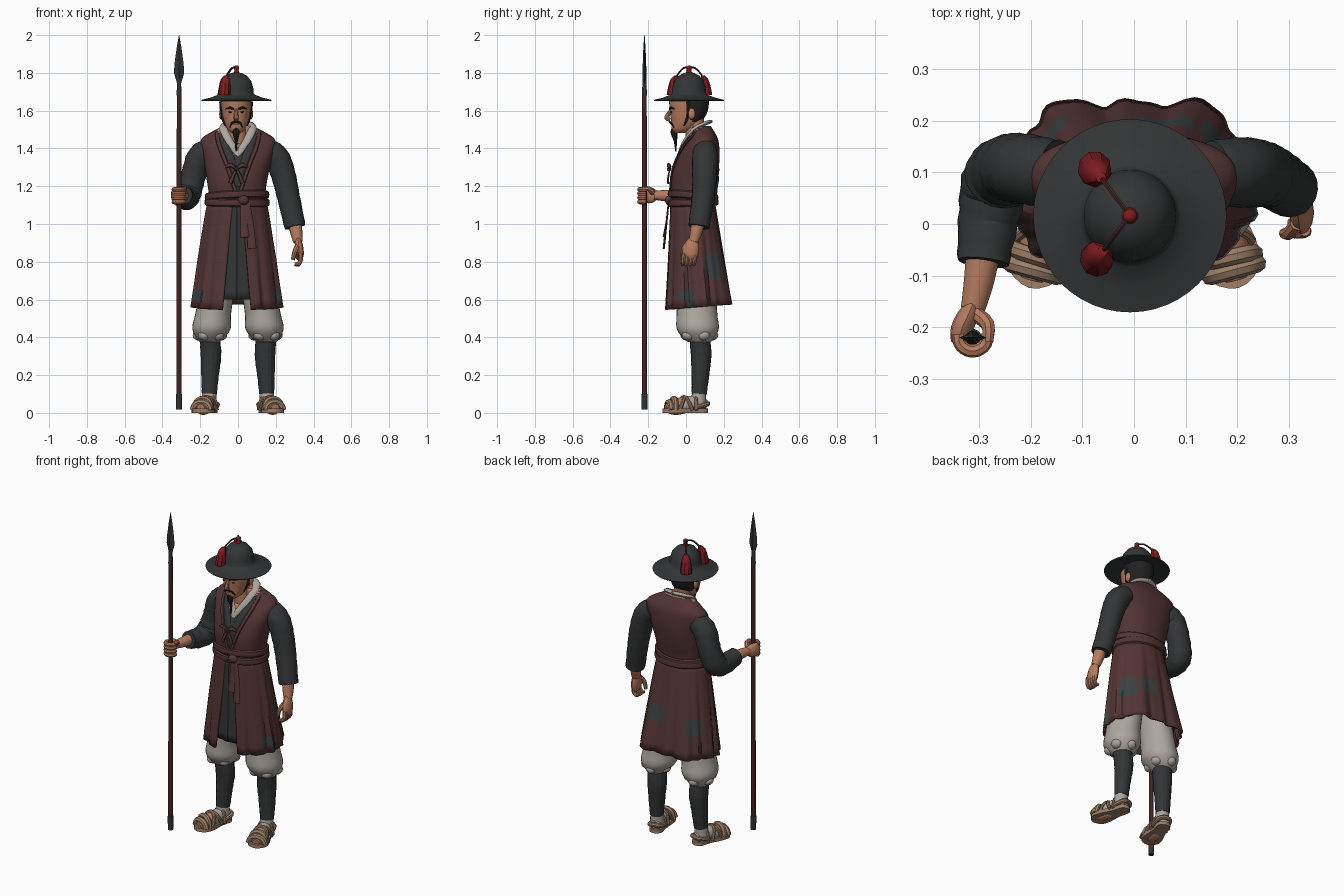
import bpy, bmesh, math
from mathutils import Vector, Matrix
from math import sin, cos, pi, exp

def material(name, r, g, b):
    m = bpy.data.materials.new(name)
    m.diffuse_color = (r, g, b, 1)
    return m

MAROON = material("maroon cloth", .088, .035, .036)
DARK = material("charcoal cloth", .034, .036, .037)
PALE = material("pale linen", .42, .385, .35)
SKIN = material("skin", .47, .2, .115)
STRAW = material("straw", .34, .215, .14)
RED = material("red tassel", .21, .012, .013)
HAIR = material("black hair", .016, .015, .016)
PATCH = material("grey patch", .042, .054, .056)
WOOD = material("dark red wood", .052, .018, .018)
IRON = material("dark iron", .03, .032, .033)

def make(name, verts, faces, mats, rule=None, solid=0, angle=38):
    """Mesh from verts and faces; rule(face centre) picks the material."""
    me = bpy.data.meshes.new(name)
    me.from_pydata([tuple(v) for v in verts], [], faces)
    bm = bmesh.new(); bm.from_mesh(me)
    bmesh.ops.recalc_face_normals(bm, faces=bm.faces)
    bm.to_mesh(me); bm.free()
    for m in (mats if isinstance(mats, (list, tuple)) else [mats]):
        me.materials.append(m)
    for p in me.polygons:
        p.use_smooth = True
        if rule:
            p.material_index = rule(p.center)
    me.set_sharp_from_angle(angle=math.radians(angle))
    ob = bpy.data.objects.new(name, me)
    bpy.context.collection.objects.link(ob)
    if solid:
        md = ob.modifiers.new("thickness", 'SOLIDIFY')
        md.thickness, md.offset = solid, 0
    return ob

def skin_rings(name, rings, mats, closed=True, cap=True, **kw):
    n = len(rings[0])
    faces = [(i*n+j, i*n+(j+1) % n, (i+1)*n+(j+1) % n, (i+1)*n+j)
             for i in range(len(rings)-1) for j in range(n if closed else n-1)]
    if cap and closed:
        faces += [tuple(range(n)), tuple(range((len(rings)-1)*n, len(rings)*n))]
    return make(name, [v for r in rings for v in r], faces, mats, **kw)

def dense(pts, k):
    """Catmull-Rom interpolation of tuples."""
    out, m = [], len(pts)
    for i in range(m-1):
        q = [pts[max(i-1, 0)], pts[i], pts[i+1], pts[min(i+2, m-1)]]
        for s in range(k):
            t = s/k
            out.append(tuple(.5*(2*b+(c-a)*t+(2*a-5*b+4*c-d)*t*t+(3*b-a-3*c+d)*t**3) for a, b, c, d in zip(*q)))
    return out+[tuple(pts[-1])]

def oval(cx, cy, z, rx, ry, n, p=2.0):
    e = lambda v: math.copysign(abs(v)**(2/p), v)
    return [Vector((cx+rx*e(sin(2*pi*j/n)), cy-ry*e(cos(2*pi*j/n)), z)) for j in range(n)]

def loft(name, prof, mats, n=24, k=3, p=2.0, **kw):
    return skin_rings(name, [oval(*q, n, p) for q in dense(prof, k)], mats, **kw)

def tube(name, pts, mats, n=10, k=3, flat=1.0, ref=(0, 0, 1), folds=0, **kw):
    """Tube through (x, y, z, radius); flat squashes it across ref."""
    q = dense(pts, k)
    P = [Vector(a[:3]) for a in q]
    u, rings = Vector(ref), []
    for i, c in enumerate(P):
        t = (P[min(i+1, len(P)-1)]-P[max(i-1, 0)]).normalized()
        u = u-t*u.dot(t)
        if u.length < 1e-3:
            u = t.orthogonal()
        u.normalize()
        v = t.cross(u)
        r = q[i][3]
        rings.append([c+(u*cos(2*pi*j/n)+v*sin(2*pi*j/n)*flat)*r*(1+folds*sin(i*2.4+2*sin(2*pi*j/n)))
                      for j in range(n)])
    return skin_rings(name, rings, mats, **kw)

def ball(name, loc, size, mat, sub=2):
    bm = bmesh.new()
    bmesh.ops.create_icosphere(bm, subdivisions=sub, radius=1,
                               matrix=Matrix.Translation(loc) @ Matrix.Diagonal((*size, 1)))
    vs = [v.co.copy() for v in bm.verts]
    fs = [tuple(v.index for v in f.verts) for f in bm.faces]
    bm.free()
    return make(name, vs, fs, mat)

# Torso: vest with a V opening over the robe and bare chest
TORSO = dense([(-.005, .035, 1.08, .15, .112), (-.005, .037, 1.16, .15, .113), (-.005, .045, 1.25, .163, .122),
               (0, .065, 1.35, .182, .113), (0, .085, 1.42, .198, .09), (0, .095, 1.455, .19, .072),
               (0, .09, 1.485, .145, .062), (0, .08, 1.52, .075, .05)], 5)
def torso_rule(c):
    x = abs(c.x+.005)
    if c.y > .085 or c.z < 1.17 or x > .012+.3*(c.z-1.17):
        return 0
    return 2 if c.z > 1.36 and x < (c.z-1.35)*.7 else 1
skin_rings("vest_body", [oval(*q, 72, 2.4) for q in TORSO], [MAROON, DARK, SKIN], rule=torso_rule)

# Skirt of the vest, open in front with deep pleats, and the robe under it
def skirt(name, mats, gap, z1, rx1, ry1, pleat, lobe, rule=None, n=110, rows=12):
    rings = []
    for i in range(rows+1):
        t = i/rows
        g = gap(t)
        row = []
        for j in range(n+1):
            a = g+(2*pi-2*g)*j/n
            f = 1+t**.7*pleat*(cos(14*a)+.6*cos(23*a+1))+t*lobe*exp(-((abs(a-pi)-.6)/.2)**2)
            rx, ry, cy = .15+(rx1-.15)*t**.85, .112+(ry1-.112)*t, .035+.025*t
            z = 1.12+(z1+.015*(1-cos(a))-1.12)*t
            row.append((-.005+rx*f*sin(a), cy-ry*f*cos(a), z))
        rings.append(row)
    return skin_rings(name, rings, mats, closed=False, solid=.012, rule=rule, angle=28)
def patch_rule(c):
    spots = [(.2, .17, .77, .07), (.23, 0, .62, .045), (.06, .22, .8, .05), (-.18, .17, .75, .05), (-.22, -.02, .63, .04)]
    return int(any(abs(c.x-x) < r and abs(c.y-y) < r and abs(c.z-z) < r*.9 for x, y, z, r in spots))
skirt("vest_skirt", [MAROON, PATCH], lambda t: .12+.2*t**.6, .545, .235, .172, .032, .19, patch_rule)
skirt("inner_robe", DARK, lambda t: 0.0, .6, .2, .15, .012, 0)

# Belt wraps, knot and hanging tails
for i, (dz, dr) in enumerate(((1.115, .012), (1.148, .01))):
    pts = [(-.005+(.15+dr)*sin(a*pi/16), .037-(.113+dr)*cos(a*pi/16), dz+(.012 if i else -.004)*sin(a*pi/16+1), .021)
           for a in range(33)]
    tube("belt_wrap", pts, MAROON, n=8, k=1, flat=.55)
ball("belt_knot", (.03, -.092, 1.125), (.03, .02, .026), MAROON)
for x0, x1, z1 in ((.03, .035, .93), (.045, .075, .87)):
    tube("belt_tail", [(x0, -.092, 1.12, .016), ((x0+x1)/2, -.102, 1.02, .02), (x1, -.118, z1, .023)],
         MAROON, n=8, flat=.25, ref=(1, 0, 0))

# Collars and chest bow
for s in (-1, 1):
    tube("linen_collar", [(-s*.008, -.04, 1.36, .016), (s*.04, -.012, 1.43, .02), (s*.075, .04, 1.5, .022),
                          (s*.062, .095, 1.53, .022), (0, .122, 1.54, .022)], PALE, flat=.5, ref=(s, 0, .3))
    tube("robe_lapel", [(-s*.01, -.078, 1.2, .016), (s*.02, -.066, 1.29, .02), (s*.066, -.018, 1.41, .022),
                        (s*.1, .05, 1.48, .022)], DARK, flat=.35, ref=(1, 0, 0))
    tube("vest_edge", [(s*.012, -.084, 1.17, .01), (s*.055, -.068, 1.3, .011), (s*.1, -.008, 1.42, .012),
                       (s*.112, .06, 1.492, .012)], MAROON, n=8, flat=.6, ref=(1, 0, 0))
    tube("bow_loop", [(-.008, -.084, 1.29, .006), (s*.03-.008, -.092, 1.312, .013), (s*.058-.008, -.082, 1.3, .007)],
         MAROON, n=8, flat=.7)
    tube("bow_tail", [(-.008, -.086, 1.29, .007), (s*.02-.008, -.094, 1.25, .01), (s*.032-.008, -.094, 1.215, .011)],
         MAROON, n=8, flat=.5, ref=(1, 0, 0))
ball("bow_knot", (-.008, -.09, 1.29), (.013, .013, .013), MAROON, 1)

# Neck and head, hair at the back by position
tube("neck", [(0, .055, 1.42, .056), (-.008, .045, 1.5, .05), (-.01, .045, 1.57, .052)], SKIN, n=16)
loft("head", [(-.01, -.035, 1.482, .026, .026), (-.01, -.015, 1.505, .048, .06), (-.01, .005, 1.55, .066, .084),
              (-.01, .015, 1.6, .076, .1), (-.01, .016, 1.66, .08, .104), (-.01, .016, 1.71, .06, .08)],
     [SKIN, HAIR], n=40, k=5, p=2.2, rule=lambda c: int(c.z > 1.545 and c.y > .025 or c.z > 1.645))
tube("nose", [(-.01, -.078, 1.61, .007), (-.01, -.094, 1.58, .011), (-.01, -.102, 1.562, .013), (-.01, -.084, 1.55, .01)],
     SKIN, n=8)
for s in (-1, 1):
    ball("ear", (s*.08-.01, .03, 1.583), (.01, .02, .03), SKIN)
    ball("eye", (s*.03-.01, -.077, 1.592), (.013, .006, .005), HAIR, 1)
    tube("eyebrow", [(s*.012-.01, -.086, 1.608, .005), (s*.035-.01, -.08, 1.616, .006), (s*.055-.01, -.06, 1.61, .003)], HAIR, n=6)
    tube("moustache", [(-.01, -.087, 1.54, .005), (s*.022-.01, -.08, 1.535, .006), (s*.034-.01, -.062, 1.51, .003)], HAIR, n=6)
    tube("sideburn", [(s*.078-.01, .012, 1.65, .012), (s*.072-.01, .01, 1.57, .01), (s*.058-.01, -.01, 1.52, .004)], HAIR, n=6)
ball("lips", (-.01, -.077, 1.527), (.018, .007, .004), SKIN, 1)
tube("beard", [(-.01, -.065, 1.512, .01), (-.01, -.063, 1.485, .019), (-.01, -.056, 1.44, .009), (-.01, -.054, 1.385, .003)], HAIR, n=8)

# Hat: brim, dome and tassels on cords
HX, HY = -.008, .016
hat = [(.08, 1.675), (.184, 1.652), (.187, 1.657), (.14, 1.668), (.098, 1.684), (.091, 1.692), (.089, 1.72),
       (.078, 1.757), (.055, 1.785), (.025, 1.8), (.004, 1.803)]
skin_rings("hat", [oval(HX, HY, z, r, r, 48) for r, z in hat], DARK)
loft("hat_knob", [(HX, HY, 1.798, .018, .018), (HX, HY, 1.812, .012, .012), (HX, HY, 1.832, .014, .014),
                  (HX, HY, 1.84, .005, .005)], RED, n=10)
for dx, dy in ((-.062, .082), (-.058, -.076)):
    f = lambda t, z, r: (HX+dx*t, HY+dy*t, z, r)
    tube("hat_cord", [f(0, 1.83, .005), f(.4, 1.825, .005), f(.8, 1.79, .005), f(1, 1.755, .005)], WOOD, n=6)
    loft("hat_tassel", [f(.9, 1.785, .01)+(.01,), f(1, 1.765, .022)+(.022,), f(1.05, 1.72, .03)+(.032,),
                        f(1.1, 1.682, .033)+(.035,)], RED, n=9, k=2)

# Sleeves and forearms
tube("sleeve_left", [(.15, .1, 1.395, .062), (.205, .1, 1.35, .068), (.24, .098, 1.26, .065), (.268, .09, 1.14, .06),
                     (.302, .068, .985, .056)], DARK, n=20, k=5, folds=.018, angle=25)
tube("sleeve_right", [(-.15, .1, 1.395, .062), (-.205, .105, 1.35, .068), (-.24, .108, 1.24, .066), (-.265, .085, 1.155, .068),
                      (-.28, .02, 1.135, .06), (-.292, -.075, 1.15, .05)], DARK, n=20, k=5, folds=.03, angle=25)
tube("forearm_left", [(.3, .068, 1.02, .036), (.308, .055, .96, .033), (.318, .04, .905, .025)], SKIN, n=14)
tube("forearm_right", [(-.29, -.04, 1.148, .035), (-.3, -.11, 1.15, .03), (-.312, -.165, 1.152, .024)], SKIN, n=14)

# Relaxed left hand
tube("palm_left", [(.318, .04, .92, .024), (.322, .03, .885, .04), (.325, .022, .84, .043), (.322, .015, .825, .036)],
     SKIN, n=12, flat=.55, ref=(0, 1, 0))
for i in range(4):
    y = -.012+.02*i
    tube("finger_left", [(.33, y, .845, .012), (.332, y-.003, .81, .0115), (.318, y-.006, .782+.004*abs(i-1.5), .0105),
                         (.3, y-.006, .788, .008)], SKIN, n=8)
tube("thumb_left", [(.315, .0, .885, .014), (.3, -.018, .85, .013), (.29, -.018, .81, .01)], SKIN, n=8)

# Right fist wrapped round the shaft
SX, SY = -.312, -.22
tube("palm_right", [(-.312, -.155, 1.152, .025), (-.322, -.178, 1.152, .04), (-.334, -.205, 1.152, .042), (-.336, -.228, 1.15, .036)],
     SKIN, n=12, flat=.5)
for i in range(4):
    tube("finger_right", [(SX+.028*cos(a), SY+.026*sin(a), 1.117+.022*i, .0125) for a in (2.9, 3.6, 4.3, 5.0, 5.8, 6.6)],
         SKIN, n=8)
tube("thumb_right", [(-.305, -.175, 1.165, .015), (-.283, -.195, 1.185, .014), (-.283, -.228, 1.188, .011)], SKIN, n=8)

# Spear
tube("spear_shaft", [(SX, SY, .09, .014), (SX, SY, 1.72, .0125)], WOOD, n=12, k=1)
tube("spear_butt", [(SX, SY, .018, .016), (SX, SY, .1, .017)], IRON, n=12, k=1)
tube("spear_socket", [(SX, SY, 1.68, .014), (SX, SY, 1.75, .011), (SX, SY, 1.77, .012)], IRON, n=12, k=1)
skin_rings("spear_blade", [oval(SX, SY, z, w, d, 4) for z, w, d in ((1.745, .011, .01), (1.8, .027, .011), (1.85, .024, .009),
           (1.93, .013, .006), (2.0, .001, .001))], IRON, angle=20)

# Legs and straw sandals, mirrored by sign
for s in (-1, 1):
    loft("trouser", [(s*.09, .055, .74, .085, .1), (s*.115, .055, .62, .092, .105), (s*.132, .058, .52, .095, .108),
                     (s*.14, .062, .45, .102, .112), (s*.145, .066, .405, .08, .09), (s*.15, .07, .375, .052, .06)], PALE, n=28, k=4)
    for j in range(5):
        a = j*1.26+.4
        x, y = s*.147+.062*cos(a), .066+.07*sin(a)
        ball("trouser_gather", (x, y, .412), (.034, .036, .03), PALE)
    tube("shin_wrap", [(s*.15, .07, .41, .054), (s*.143, .08, .31, .055), (s*.148, .076, .2, .047), (s*.152, .07, .1, .04)],
         DARK, n=16, k=6, folds=.02, angle=20)
    tube("ankle_sock", [(s*.152, .07, .12, .037), (s*.153, .065, .04, .042)], PALE, n=14, k=2)
    d, w = Vector((s*.26, -.966, 0)), Vector((.966, s*.26, 0))
    heel = Vector((s*.142, .1, 0))
    P = lambda l, z=0.0, side=0.0: heel+d*l+w*side+Vector((0, 0, z))
    outline = dense([(-.018, .0), (0, .036), (.07, .04), (.15, .057), (.205, .048), (.232, .0), (.205, -.05), (.15, -.056),
                     (.07, -.04), (0, -.036), (-.018, .0)], 3)[:-1]
    skin_rings("sandal_sole", [[P(l, z, q) for l, q in outline] for z in (0, .022)], STRAW)
    tube("foot", [(*P(-.005, .04), .03), (*P(.05, .05), .04), (*P(.11, .042), .044), (*P(.17, .03), .042), (*P(.215, .025), .022)],
         [PALE, SKIN], n=14, flat=.95, rule=lambda c: int(c.y < -.02))
    def strap(l0, l1, h, r=.011, half=.048):
        tube("sandal_strap", [(*P(l0, .015, -half), r), (*P((l0*2+l1)/3, h*.8, -half*.7), r), (*P((l0+l1)/2, h, 0), r),
                              (*P((l0+l1*2)/3, h*.8, half*.7), r), (*P(l1, .015, half), r)], STRAW, n=8)
    for l0, l1, h, r in ((.195, .195, .056, .018), (.165, .175, .074, .017), (.08, .15, .085, .01),
                         (.15, .08, .085, .01), (.05, .06, .09, .01)):
        strap(l0, l1, h, r)
    tube("heel_strap", [(*P(.06, .03, -.042), .012), (*P(.0, .045, -.034), .013), (*P(-.014, .05, 0), .013),
                        (*P(.0, .045, .034), .013), (*P(.06, .03, .042), .012)], STRAW, n=8)
